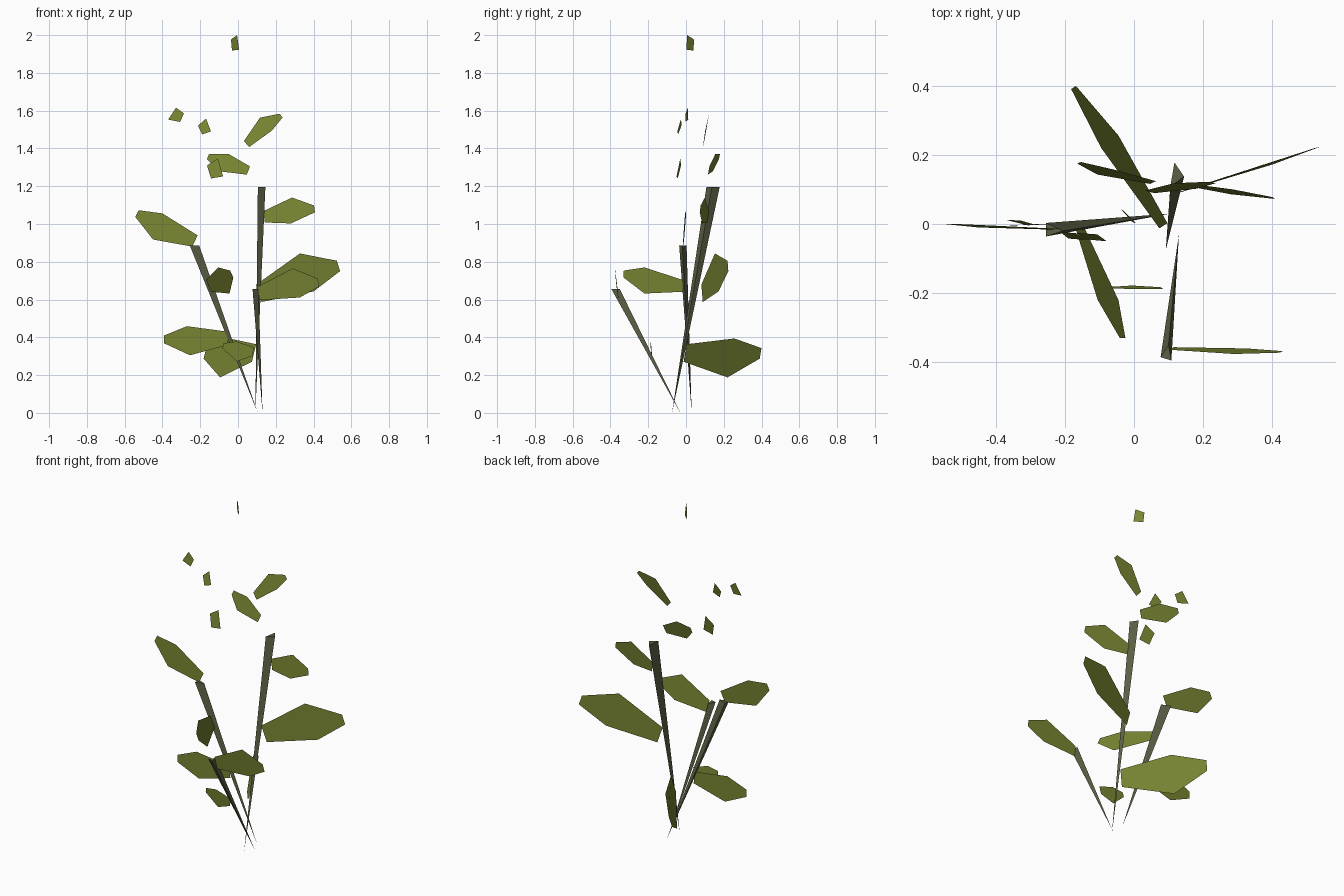
import bpy
from mathutils import Vector


def material(name, rgb):
    m = bpy.data.materials.new(name)
    m.diffuse_color = (*rgb, 1)
    return m


LEAF = material("leaf green", (0.19, 0.235, 0.032))
BARK = material("stem bark", (0.105, 0.115, 0.058))


def add(name, verts, faces, mat):
    me = bpy.data.meshes.new(name)
    me.from_pydata([tuple(v) for v in verts], [], faces)
    me.materials.append(mat)
    ob = bpy.data.objects.new(name, me)
    bpy.context.collection.objects.link(ob)
    return ob


def stem(name, foot, a, b, c, z):
    """Three-sided stem: pointed at the foot, cut flat at height z."""
    add(name, [(*foot, 0), (*a, z), (*b, z), (*c, z)],
        [(0, 2, 1), (0, 3, 2), (0, 1, 3), (1, 2, 3)], BARK)


def leaf(name, base, tip, upper, lower):
    """Flat six-sided blade: blunt base and tip, widest at upper/lower."""
    base, tip, upper, lower = map(Vector, (base, tip, upper, lower))
    axis = (tip - base).normalized()
    across = upper - lower
    across -= axis * across.dot(axis)
    b, t = across * 0.225, across * 0.135
    add(name, [base - b, lower, tip - t, tip + t, upper, base + b],
        [(0, 1, 2, 3, 4, 5)], LEAF)


# Stems
stem("tall_stem", (.092, -.074), (.105, .108), (.145, .137), (.117, .178), 1.195)
stem("left_stem", (.105, .03), (-.205, -.02), (-.255, .003), (-.255, -.036), .885)
stem("front_stem", (.13, -.03), (.077, -.385), (.108, -.395), (.1, -.35), .655)

# Leaf blades
leaf("upper_right_leaf", (.045, .093, 1.423), (.228, .12, 1.574),
     (.116, .118, 1.563), (.18, .102, 1.495))
leaf("upper_middle_leaf", (.055, .12, 1.283), (-.159, .177, 1.357),
     (-.048, .155, 1.37), (-.106, .143, 1.28))
leaf("tall_stem_top_leaf", (.138, .116, 1.038), (.405, .075, 1.08),
     (.286, .1, 1.14), (.28, .086, 1.003))
leaf("left_stem_top_leaf", (-.228, -.015, .91), (-.535, 0, 1.055),
     (-.40, -.005, 1.056), (-.45, -.01, .918))
leaf("left_stem_front_leaf", (-.155, -.015, .672), (-.033, -.33, .735),
     (-.105, -.22, .77), (-.045, -.22, .632))
leaf("large_right_leaf", (.11, .085, .633), (.532, .222, .778),
     (.328, .153, .844), (.40, .172, .643))
leaf("front_stem_top_leaf", (.108, -.36, .632), (.426, -.37, .69),
     (.29, -.376, .765), (.328, -.36, .611))
leaf("lower_left_leaf", (-.053, .003, .395), (-.391, -.005, .389),
     (-.27, 0, .459), (-.254, 0, .305))
leaf("lower_back_leaf", (.085, -.005, .317), (-.175, .395, .315),
     (-.045, .256, .394), (-.095, .22, .188))
leaf("lower_front_leaf", (.08, -.185, .325), (-.08, -.184, .355),
     (-.01, -.188, .378), (-.005, -.178, .272))

# Small loose four-sided leaflets near the top
for i, corners in enumerate([
    ((-.037, .042, 1.977), (-.032, .04, 1.918), (.006, .002, 1.923), (-.005, .006, 2.0)),
    ((-.37, .012, 1.553), (-.307, -.004, 1.54), (-.286, -.002, 1.585), (-.328, .01, 1.616)),
    ((-.212, -.024, 1.521), (-.19, -.042, 1.474), (-.143, -.046, 1.49), (-.169, -.026, 1.558)),
    ((-.164, -.026, 1.31), (-.143, -.044, 1.241), (-.079, -.05, 1.252), (-.106, -.03, 1.347)),
]):
    add(f"leaflet_{i + 1}", corners, [(0, 1, 2, 3)], LEAF)
